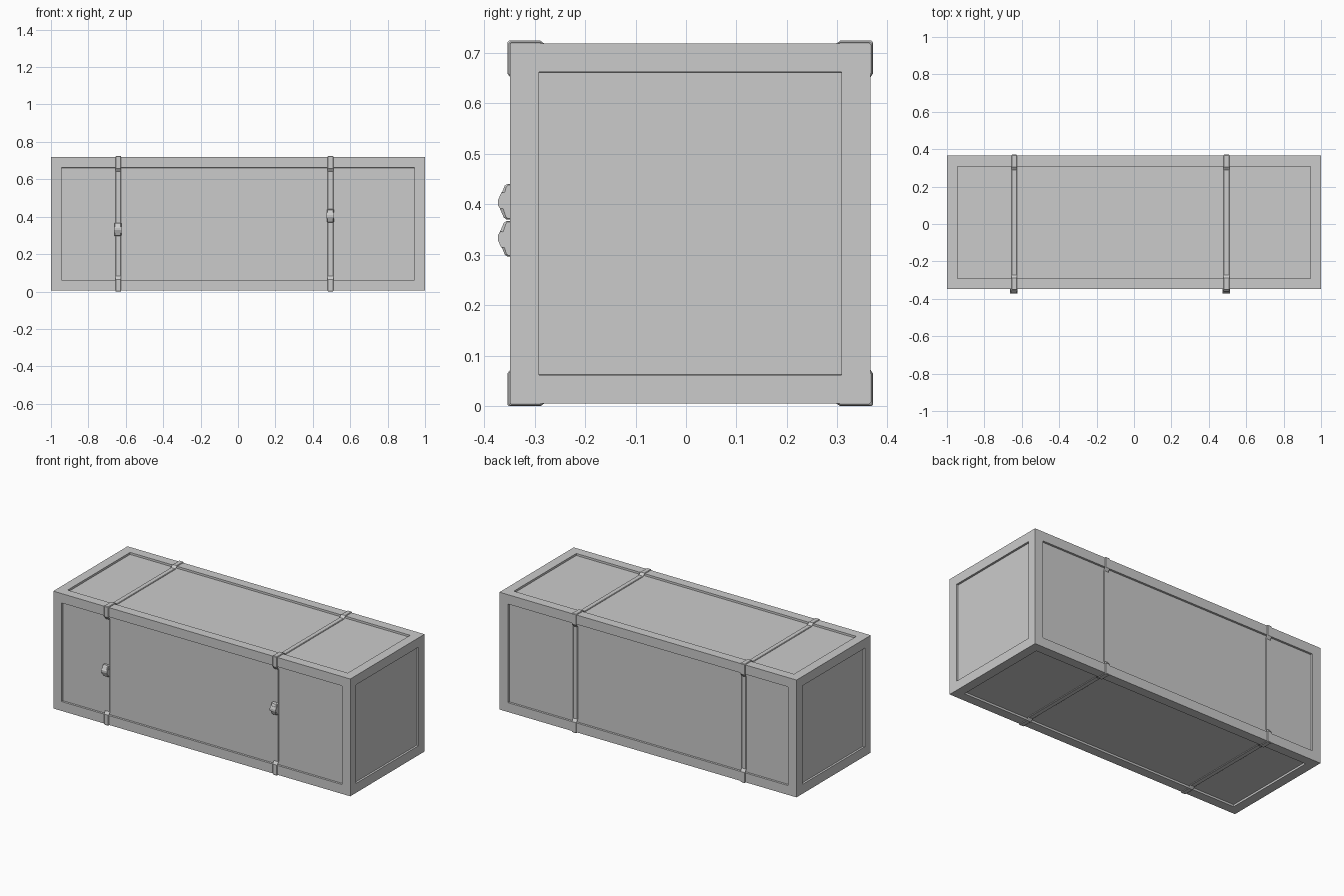
import bpy, bmesh
from mathutils import Vector, Matrix

if "Cube" in bpy.data.objects:
    bpy.data.objects.remove(bpy.data.objects["Cube"])

CY, CZ, HALF = 0.0085, 0.362, 0.357   # crate centre and half section
FRAME, RECESS = 0.057, 0.012


def finish(name, bm):
    bmesh.ops.recalc_face_normals(bm, faces=bm.faces)
    me = bpy.data.meshes.new(name)
    bm.to_mesh(me)
    bm.free()
    ob = bpy.data.objects.new(name, me)
    bpy.context.collection.objects.link(ob)
    return ob


def extruded(name, x, layers, closed_loop=None):
    """Solid from yz profile rings placed at (half width, points) layers."""
    bm = bmesh.new()
    rings = [[bm.verts.new((x + dx, y, z)) for y, z in pts] for dx, pts in layers]
    n = len(rings[0])
    pairs = list(zip(rings, rings[1:]))
    if closed_loop:
        pairs.append((rings[-1], rings[0]))
    for a, b in pairs:
        for i in range(n):
            j = (i + 1) % n
            bm.faces.new((a[i], a[j], b[j], b[i]))
    if not closed_loop:
        bm.faces.new(rings[0])
        bm.faces.new(rings[-1])
    return finish(name, bm)


# Crate body with a sunken panel on every side
bm = bmesh.new()
bmesh.ops.create_cube(bm, size=1, matrix=Matrix.Translation((0, CY, CZ))
                      @ Matrix.Diagonal((2, 2 * HALF, 2 * HALF, 1)))
sides = bm.faces[:]
bmesh.ops.inset_individual(bm, faces=sides, thickness=FRAME, use_even_offset=True)
bmesh.ops.inset_individual(bm, faces=sides, thickness=0.0005, depth=-RECESS,
                           use_even_offset=True)
finish("crate_body", bm)


def strap_ring(lift):
    """Strap path: over the frame edges, dipping onto each panel."""
    h, low = HALF + lift, HALF - RECESS + lift
    edge, dip, r = HALF - FRAME - 0.003, HALF - FRAME - 0.02, 0.003
    quarter = [(-dip, low), (-edge, h), (-h + r, h), (-h, h - r), (-h, edge), (-low, dip)]
    pts = []
    for k in range(4):
        for y, z in quarter:
            for _ in range(k):
                y, z = -z, y
            pts.append((CY + y, CZ + z))
    return pts


# Straps with slightly chamfered edges
outer, mid, inner = strap_ring(0.005), strap_ring(0.0025), strap_ring(0.0005)
W = 0.0155
for name, x in (("left", -0.64), ("right", 0.495)):
    extruded(name + "_strap", x, [(-W, inner), (-W, mid), (-W + 0.003, outer),
                                  (W - 0.003, outer), (W, mid), (W, inner)], True)

# Buckles: pointed body narrowing outward, with a plate and a pressed lever
for name, x, z in (("left", -0.642, 0.297), ("right", 0.494, 0.370)):
    f = 1 if name == "left" else -1
    zc = z + 0.035

    def prof(pts):
        return [(y, zc + f * d) for y, d in pts]

    body = prof([(-0.341, 0.035), (-0.356, 0.035), (-0.361, 0.031), (-0.371, 0.008),
                 (-0.371, -0.002), (-0.359, -0.032), (-0.354, -0.035), (-0.341, -0.035)])
    core = prof([(-0.341, 0.033), (-0.354, 0.033), (-0.357, 0.029), (-0.364, 0.008),
                 (-0.364, -0.002), (-0.356, -0.030), (-0.352, -0.033), (-0.341, -0.033)])
    extruded(name + "_buckle", x, [(-0.019, core), (-0.015, body),
                                   (0.015, body), (0.019, core)])
    lever = prof([(-0.345, 0.012), (-0.368, 0.014), (-0.372, 0.008),
                  (-0.372, -0.004), (-0.366, -0.018), (-0.345, -0.018)])
    extruded(name + "_buckle_lever", x, [(-0.020, lever), (0.020, lever)])
